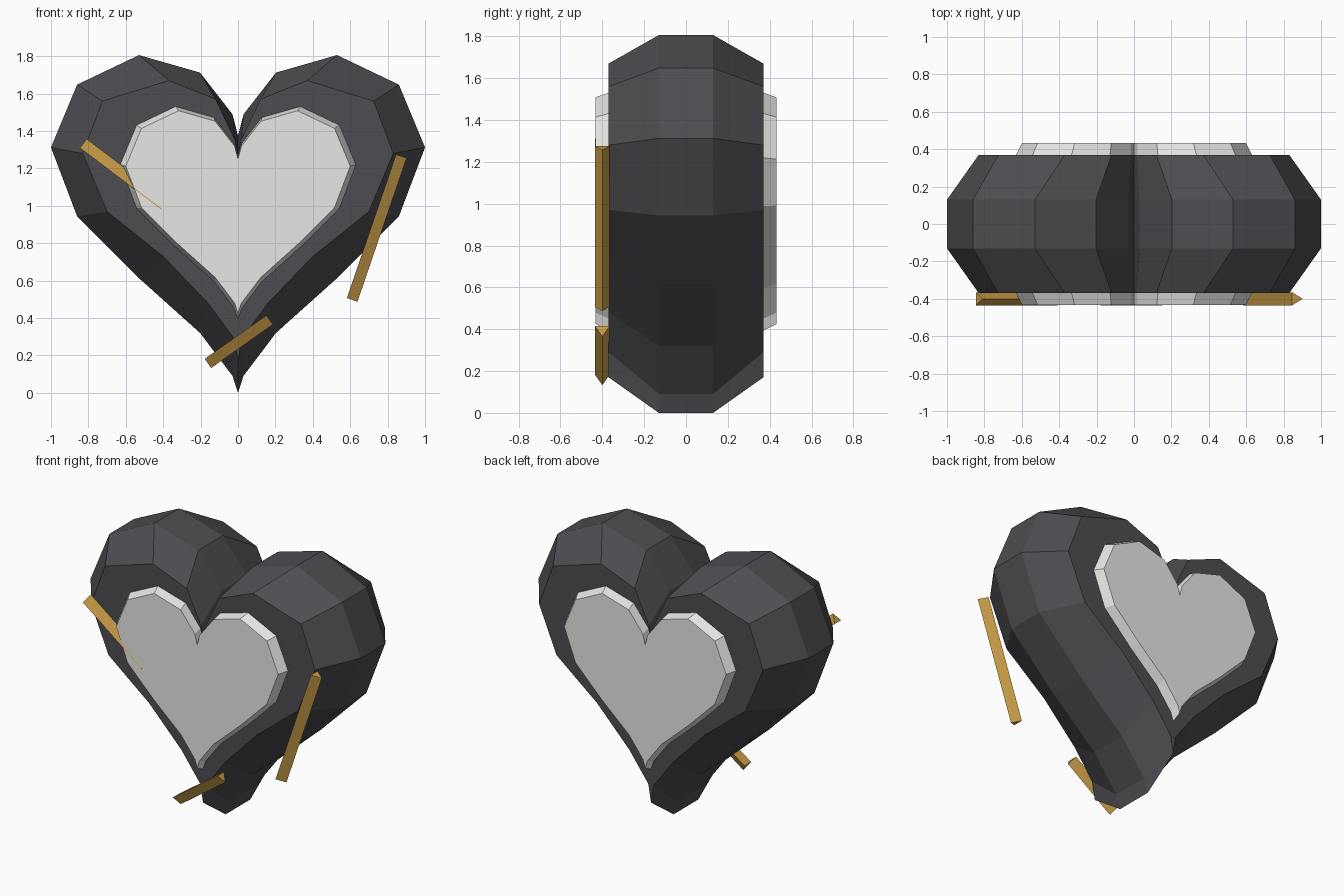
import bpy, bmesh, math
from mathutils import Vector

if "Cube" in bpy.data.objects:
    bpy.data.objects.remove(bpy.data.objects["Cube"])


def material(name, rgb):
    m = bpy.data.materials.new(name)
    m.diffuse_color = (*rgb, 1)
    m.use_nodes = True
    m.node_tree.nodes["Principled BSDF"].inputs["Base Color"].default_value = m.diffuse_color
    return m


CHARCOAL = material("charcoal", (0.075, 0.073, 0.082))
PALE = material("pale_grey", (0.80, 0.80, 0.79))
GOLD = material("gold", (0.60, 0.34, 0.065))

MID = 1.0625  # height of the heart curve's origin


def heart(scale):
    """Twenty-sided heart outline, starting at the notch."""
    pts = []
    for i in range(20):
        t = math.radians(18 * i)
        x = math.sin(t) ** 3
        z = (13 * math.cos(t) - 5 * math.cos(2 * t)
             - 2 * math.cos(3 * t) - math.cos(4 * t)) / 16
        pts.append((scale * x, MID + scale * z))
    return pts


def loft(name, rings, mat):
    """Join outlines given as (y, points) and close both ends."""
    bm = bmesh.new()
    loops = [[bm.verts.new((x, y, z)) for x, z in pts] for y, pts in rings]
    n = len(loops[0])
    for a, b in zip(loops, loops[1:]):
        for i in range(n):
            j = (i + 1) % n
            bm.faces.new((a[i], a[j], b[j], b[i]))
    bm.faces.new(loops[0])
    bm.faces.new(loops[-1])
    bmesh.ops.recalc_face_normals(bm, faces=bm.faces)
    return finish(name, bm, mat)


def finish(name, bm, mat):
    me = bpy.data.meshes.new(name)
    bm.to_mesh(me)
    bm.free()
    me.materials.append(mat)
    ob = bpy.data.objects.new(name, me)
    bpy.context.collection.objects.link(ob)
    return ob


def bar(name, start, end, side):
    """Three-sided bar: flat edge from start to end, ridge on the given side."""
    a, b = Vector(start), Vector(end)
    d = (b - a).normalized()
    n = Vector((-d.y, d.x)) * 0.06 * side
    bm = bmesh.new()
    tri = []
    for p in (a, b):
        q = p + n
        tri.append([bm.verts.new(c) for c in
                    ((p.x, -0.435, p.y), (p.x, -0.365, p.y), (q.x, -0.4, q.y))])
    for i in range(3):
        j = (i + 1) % 3
        bm.faces.new((tri[0][i], tri[0][j], tri[1][j], tri[1][i]))
    bm.faces.new(tri[0])
    bm.faces.new(tri[1])
    bmesh.ops.recalc_face_normals(bm, faces=bm.faces)
    return finish(name, bm, GOLD)


# Heart body: wide middle band with chamfers to a smaller face front and back
half = [(0, 1.27), (0.015, 1.35), (0.12, 1.57), (0.37, 1.67), (0.725, 1.56),
        (0.83, 1.28), (0.70, 0.97), (0.40, 0.73), (0.16, 0.48), (0.02, 0.29),
        (0, 0.17)]
face = half + [(-x, z) for x, z in reversed(half[1:-1])]
outer = heart(1.0)
loft("heart_body", [(-0.37, face), (-0.13, outer), (0.13, outer), (0.37, face)],
     CHARCOAL)

# Raised pale hearts on the front and back
for name, s in (("front_panel", -1), ("back_panel", 1)):
    loft(name, [(s * 0.36, heart(0.63)), (s * 0.37, heart(0.63)),
                (s * 0.432, heart(0.6))], PALE)

# Gold bars across the front
bar("left_bar", (-0.845, 1.31), (-0.41, 0.98), 1)
bar("right_bar", (0.845, 1.275), (0.582, 0.507), 1)
bar("lower_bar", (-0.178, 0.182), (0.152, 0.415), -1)
